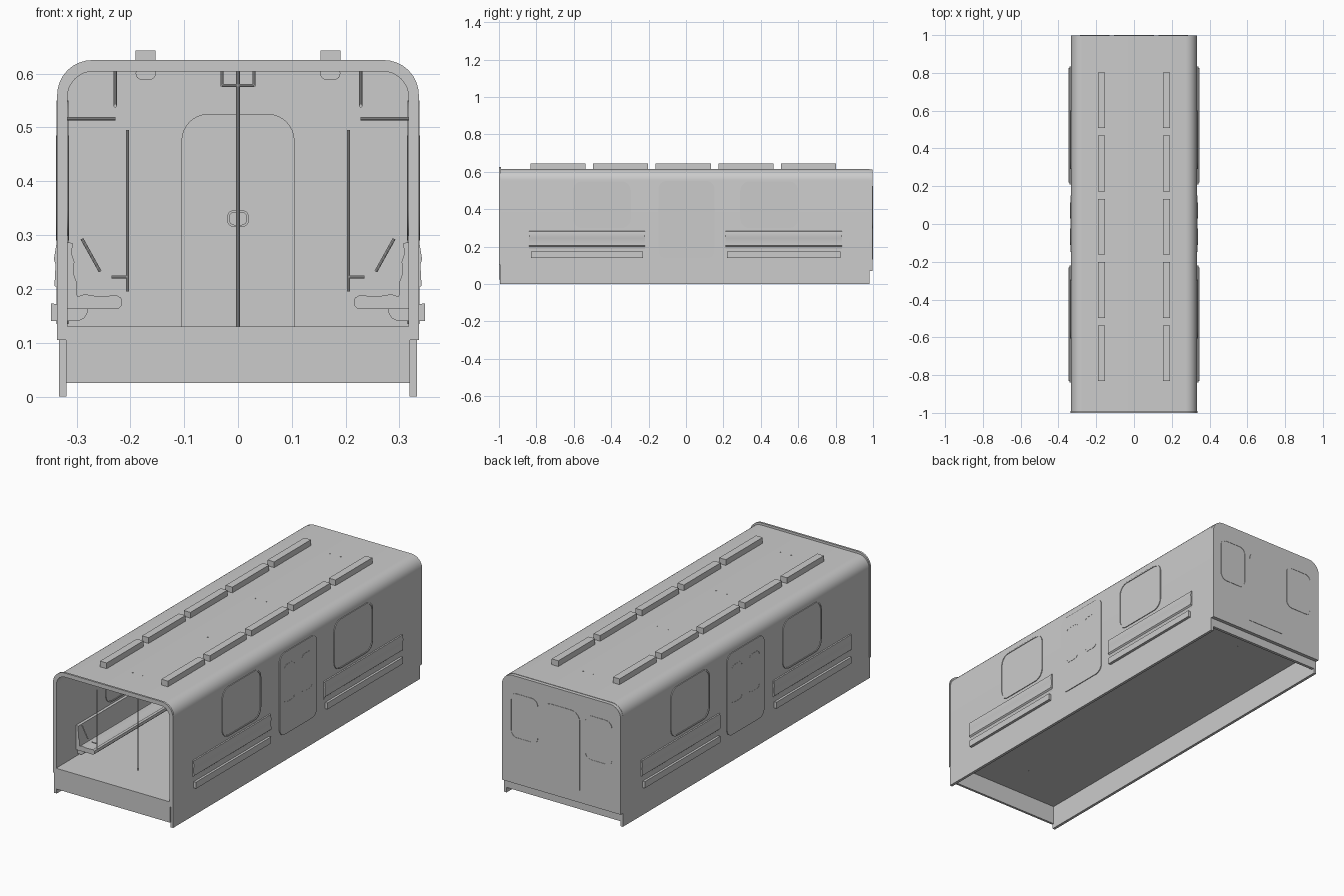
import bpy, bmesh, math
from mathutils import Vector

if "Cube" in bpy.data.objects:
    bpy.data.objects.remove(bpy.data.objects["Cube"])


def finish(name, bm):
    bmesh.ops.recalc_face_normals(bm, faces=bm.faces)
    me = bpy.data.meshes.new(name)
    bm.to_mesh(me)
    bm.free()
    ob = bpy.data.objects.new(name, me)
    bpy.context.collection.objects.link(ob)
    bpy.ops.object.select_all(action='DESELECT')
    ob.select_set(True)
    bpy.context.view_layer.objects.active = ob
    bpy.ops.object.shade_smooth_by_angle(angle=math.radians(35))
    return ob


def place(p, d, axis):
    """2D point p pushed to depth d along the X or Y axis."""
    return (d, p[0], p[1]) if axis == 'X' else (p[0], d, p[1])


def prism(name, pts, axis, a, b):
    bm = bmesh.new()
    va = [bm.verts.new(place(p, a, axis)) for p in pts]
    vb = [bm.verts.new(place(p, b, axis)) for p in pts]
    bm.faces.new(va)
    bm.faces.new(vb)
    for i in range(len(pts)):
        j = (i + 1) % len(pts)
        bm.faces.new((va[i], va[j], vb[j], vb[i]))
    return finish(name, bm)


def band(name, outer, inner, axis, a, b, closed=True):
    """Solid strip between two matching outlines."""
    bm = bmesh.new()
    rows = [[bm.verts.new(place(p, d, axis)) for p in loop]
            for loop, d in ((outer, a), (outer, b), (inner, b), (inner, a))]
    n = len(outer)
    for i in range(n if closed else n - 1):
        j = (i + 1) % n
        for k in range(4):
            r, q = rows[k], rows[(k + 1) % 4]
            bm.faces.new((r[i], r[j], q[j], q[i]))
    if not closed:
        bm.faces.new([r[0] for r in rows])
        bm.faces.new([r[-1] for r in rows])
    return finish(name, bm)


def box(name, x0, x1, y0, y1, z0, z1):
    return prism(name, [(x0, z0), (x1, z0), (x1, z1), (x0, z1)], 'Y', y0, y1)


def arch(x0, x1, z0, z1, r, n=8):
    """Outline with square bottom and rounded top corners."""
    pts = [(x1, z0)]
    for cx, start in ((x1 - r, 0), (x0 + r, 90)):
        for i in range(n + 1):
            t = math.radians(start + 90 * i / n)
            pts.append((cx + r * math.cos(t), z1 - r + r * math.sin(t)))
    return pts + [(x0, z0)]


def rounded(x0, x1, z0, z1, r, n=6):
    pts = []
    for k, (cx, cz) in enumerate(((x1 - r, z1 - r), (x0 + r, z1 - r),
                                  (x0 + r, z0 + r), (x1 - r, z0 + r))):
        for i in range(n + 1):
            t = math.radians(90 * (k + i / n))
            pts.append((cx + r * math.cos(t), cz + r * math.sin(t)))
    return pts


def tube(name, p, q, r=0.003):
    p, q = Vector(p), Vector(q)
    bm = bmesh.new()
    bmesh.ops.create_cone(bm, cap_ends=True, segments=10, radius1=r, radius2=r, depth=(q - p).length)
    rot = Vector((0, 0, 1)).rotation_difference(q - p)
    bmesh.ops.rotate(bm, verts=bm.verts, matrix=rot.to_matrix())
    bmesh.ops.translate(bm, verts=bm.verts, vec=(p + q) / 2)
    return finish(name, bm)


def window(name, axis, a, b, x0, x1, z0, z1, r, rim=0.006, step=0.002):
    """Thin proud frame around a pane; a and b are the depths of the two sides."""
    s = step if b > a else -step
    band(name + "_frame", rounded(x0, x1, z0, z1, r),
         rounded(x0 + rim, x1 - rim, z0 + rim, z1 - rim, r - rim * 0.6), axis, a - s, b + s)
    prism(name + "_pane", rounded(x0 + rim, x1 - rim, z0 + rim, z1 - rim, r - rim * 0.6),
          axis, a - s * 0.2, b + s * 0.2)


# Car body: arched shell, front rim, floor, end plates and back wall
band("body_shell", arch(-0.333, 0.333, 0, 0.614, 0.06),
     arch(-0.319, 0.319, 0, 0.604, 0.05), 'Y', -0.995, 0.98, closed=False)
band("front_rim", arch(-0.336, 0.336, 0.105, 0.625, 0.065),
     arch(-0.317, 0.317, 0.105, 0.604, 0.048), 'Y', -1.0, -0.99, closed=False)
box("floor", -0.32, 0.32, -0.99, 0.98, 0.12, 0.13)
box("front_plate", -0.32, 0.32, -1.0, -0.988, 0.025, 0.13)
box("back_plate", -0.32, 0.32, 0.965, 0.98, 0.025, 0.125)
prism("back_wall", arch(-0.333, 0.333, 0.068, 0.612, 0.06), 'Y', 0.978, 0.998)

# Back wall door and windows
prism("back_door", arch(-0.105, 0.105, 0.13, 0.525, 0.05), 'Y', 0.975, 1.0)
window("back_door_window", 'Y', 0.975, 0.999, -0.088, 0.088, 0.36, 0.48, 0.02, 0.004, 0.001)
band("back_door_handle", rounded(-0.02, 0.02, 0.315, 0.346, 0.012),
     rounded(-0.016, 0.016, 0.319, 0.342, 0.009), 'Y', 0.968, 0.976)
for s in (-1, 1):
    lo, hi = sorted((0.13 * s, 0.285 * s))
    window("back_window", 'Y', 0.978, 0.998, lo, hi, 0.297, 0.525, 0.035)

# Cross-sections for the right-hand seat parts, given as (x, z)
SEAT_BACK = [(0.322, 0.172), (0.334, 0.19), (0.334, 0.2), (0.341, 0.206), (0.339, 0.245),
             (0.342, 0.255), (0.338, 0.28), (0.32, 0.287), (0.307, 0.285), (0.309, 0.265),
             (0.304, 0.25), (0.306, 0.23), (0.299, 0.21), (0.3, 0.192), (0.296, 0.18)]
CUSHION = [(0.32, 0.163), (0.222, 0.163), (0.215, 0.17), (0.217, 0.183), (0.225, 0.188),
           (0.26, 0.186), (0.285, 0.19), (0.3, 0.185), (0.32, 0.18)]
HEATER = [(0.347, 0.14), (0.347, 0.173), (0.28, 0.165), (0.28, 0.155), (0.286, 0.145), (0.298, 0.14)]

for s, side in ((-1, "left"), (1, "right")):
    wall_in, wall_out = 0.319 * s, 0.333 * s

    # Side door with two narrow panes
    prism(side + "_door", rounded(-0.147, 0.152, 0.135, 0.55, 0.04), 'X', 0.315 * s, 0.337 * s)
    for y0 in (-0.11, 0.03):
        window(side + "_door_window", 'X', 0.316 * s, 0.336 * s, y0, y0 + 0.085,
               0.29, 0.485, 0.02, 0.005)

    # Large side windows
    for y0 in (-0.605, 0.29):
        window(side + "_window", 'X', wall_in, wall_out, y0, y0 + 0.31, 0.298, 0.549, 0.05, 0.006, 0.004)

    # Benches with the rails around them
    for y0, y1 in ((-0.84, -0.22), (0.21, 0.835)):
        prism(side + "_seat_back", [(s * x, z) for x, z in SEAT_BACK], 'Y', y0, y1)
        prism(side + "_seat_cushion", [(s * x, z) for x, z in CUSHION], 'Y', y0, y1)
        prism(side + "_seat_heater", [(s * x, z) for x, z in HEATER], 'Y', y0 + 0.01, y1 - 0.01)
        for y in (y0 + 0.005, y1 - 0.005):
            tube(side + "_armrest", (0.29 * s, y, 0.293), (0.256 * s, y, 0.232))
            tube(side + "_seat_pole", (0.205 * s, y, 0.195), (0.205 * s, y, 0.495))
            tube(side + "_pole_bracket", (0.205 * s, y, 0.222), (0.235 * s, y, 0.222))
            tube(side + "_rail_hanger", (0.228 * s, y, 0.54), (0.228 * s, y, 0.606))
            tube(side + "_wall_bracket", (0.228 * s, y, 0.516), (0.322 * s, y, 0.516))
        tube(side + "_grab_rail", (0.228 * s, y0, 0.54), (0.228 * s, y1, 0.54))

    # Roof light boxes with a lens hanging below the ceiling
    for i in range(5):
        y = -0.832 + 0.335 * i
        lo, hi = sorted((0.153 * s, 0.19 * s))
        box(side + "_roof_light", lo, hi, y, y + 0.295, 0.606, 0.643)
        prism(side + "_light_lens", rounded(lo, hi, 0.589, 0.612, 0.01), 'Y', y, y + 0.295)

    # Ceiling handrail
    tube(side + "_ceiling_rail", (0.03 * s, -0.8, 0.578), (0.03 * s, 0.79, 0.578))
    for y in (-0.8, -0.285, 0.185, 0.78):
        tube(side + "_ceiling_rail_post", (0.03 * s, y, 0.578), (0.03 * s, y, 0.616))

# Centre poles
for y in (-0.8, -0.285, 0.185, 0.78):
    tube("centre_pole", (0, y, 0.119), (0, y, 0.608), 0.0035)
    tube("pole_cross_tie", (-0.03, y, 0.578), (0.03, y, 0.578))
